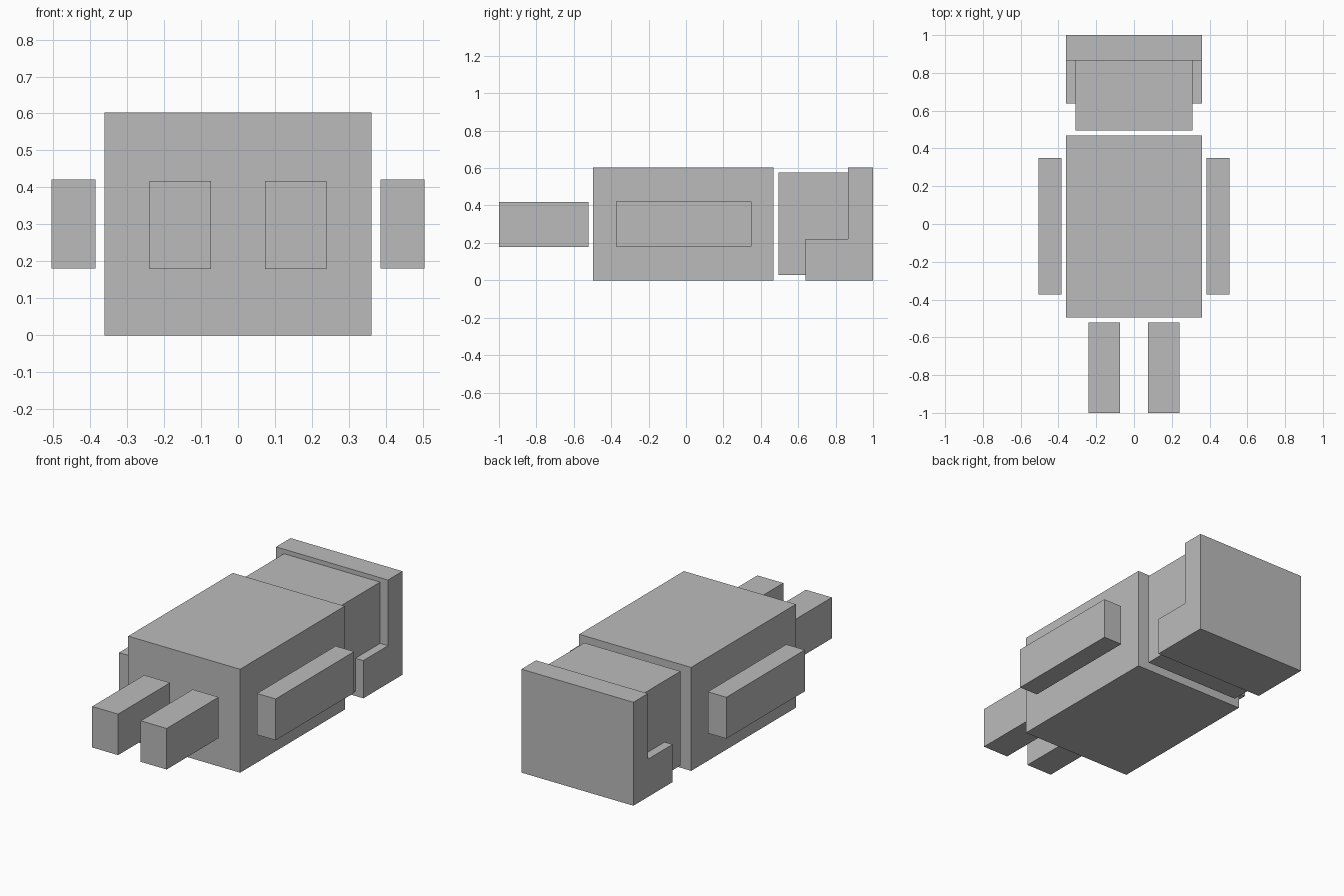
import bpy
import bmesh

cube = bpy.data.objects.get("Cube")
if cube:
    bpy.data.objects.remove(cube, do_unlink=True)

grey = bpy.data.materials.new("plain_grey")
grey.use_nodes = True
colour = (0.5, 0.5, 0.5, 1)
grey.diffuse_color = colour
grey.node_tree.nodes["Principled BSDF"].inputs["Base Color"].default_value = colour


def add_object(name, bm):
    bmesh.ops.recalc_face_normals(bm, faces=bm.faces)
    mesh = bpy.data.meshes.new(name)
    bm.to_mesh(mesh)
    bm.free()
    mesh.materials.append(grey)
    obj = bpy.data.objects.new(name, mesh)
    bpy.context.collection.objects.link(obj)


def extrude_profile(name, profile, x0, x1):
    """Extrude a side outline of (y, z) points from x0 to x1."""
    bm = bmesh.new()
    face = bm.faces.new([bm.verts.new((x0, y, z)) for y, z in profile])
    extruded = bmesh.ops.extrude_face_region(bm, geom=[face])["geom"]
    verts = [v for v in extruded if isinstance(v, bmesh.types.BMVert)]
    bmesh.ops.translate(bm, verts=verts, vec=(x1 - x0, 0, 0))
    add_object(name, bm)


def box(name, x, y, z):
    outline = [(y[0], z[0]), (y[1], z[0]), (y[1], z[1]), (y[0], z[1])]
    extrude_profile(name, outline, *x)


# Body and head
box("body", (-0.361, 0.361), (-0.496, 0.468), (0, 0.603))
box("head", (-0.31, 0.31), (0.494, 0.95), (0.028, 0.577))

# Hair: thick back with a lower step wrapping the head
hair_outline = [(0.639, 0), (1, 0), (1, 0.603), (0.866, 0.603),
                (0.866, 0.22), (0.639, 0.22)]
extrude_profile("hair", hair_outline, -0.361, 0.361)

# Arms and legs on both sides
for side, s in (("left", 1), ("right", -1)):
    box(side + "_arm", sorted((s * 0.385, s * 0.505)), (-0.374, 0.349), (0.181, 0.422))
    box(side + "_leg", sorted((s * 0.073, s * 0.24)), (-1, -0.521), (0.179, 0.418))
